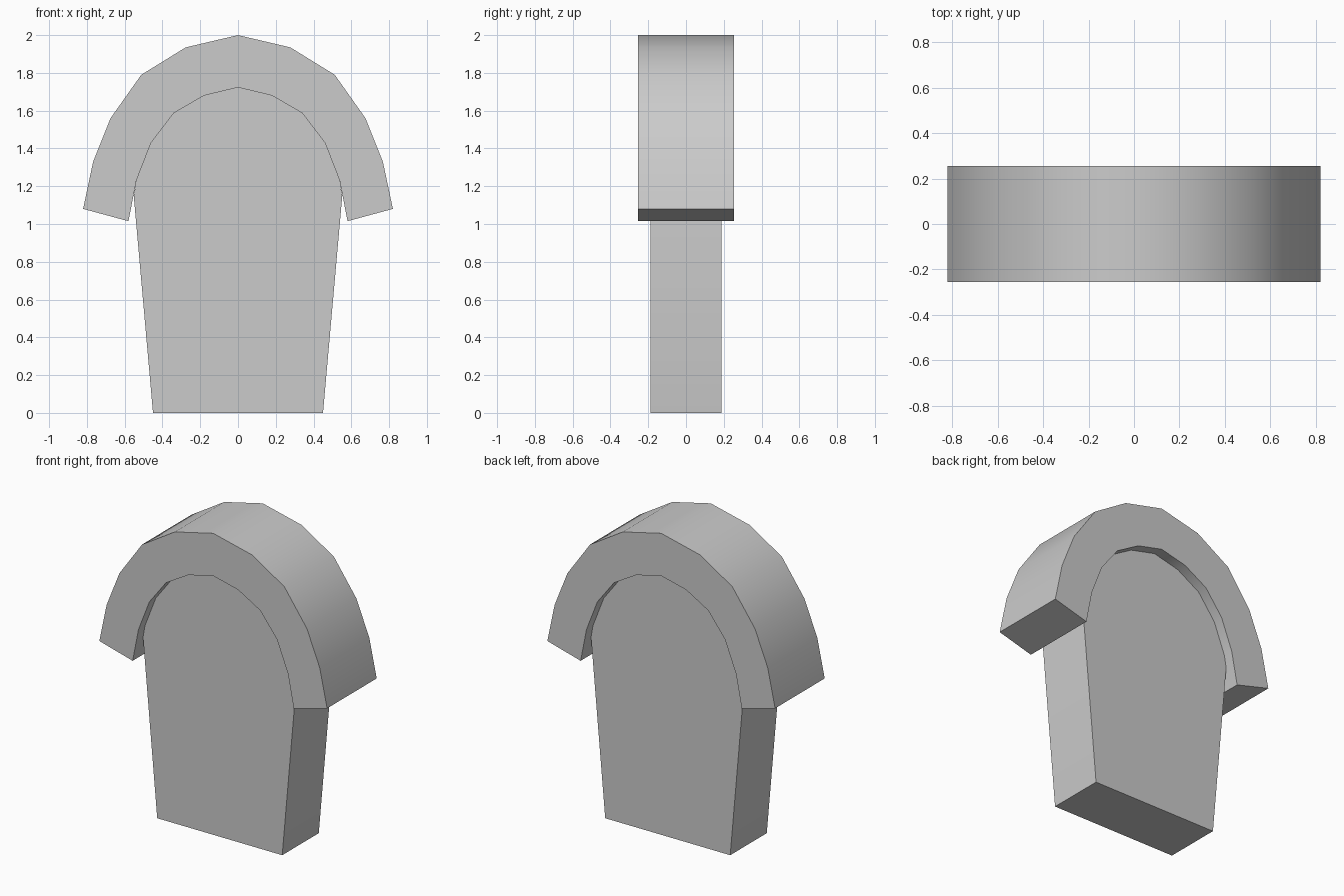
import bpy
import bmesh
import math

cube = bpy.data.objects.get("Cube")
if cube:
    bpy.data.objects.remove(cube, do_unlink=True)

grey = bpy.data.materials.new("plain grey")
grey.use_nodes = True
colour = (0.6, 0.6, 0.6, 1)
grey.diffuse_color = colour
grey.node_tree.nodes["Principled BSDF"].inputs["Base Color"].default_value = colour


def mirrored(half):
    """Close a right-half outline, running from the crown down, across x = 0."""
    return half + [(-x, z) for x, z in reversed(half) if x > 0]


def extrude_profile(name, outline, depth):
    """Make a slab from an outline in the xz plane, centred on y = 0."""
    bm = bmesh.new()
    face = bm.faces.new([bm.verts.new((x, -depth / 2, z)) for x, z in outline])
    result = bmesh.ops.extrude_face_region(bm, geom=[face])
    verts = [v for v in result["geom"] if isinstance(v, bmesh.types.BMVert)]
    bmesh.ops.translate(bm, verts=verts, vec=(0, depth, 0))
    bmesh.ops.recalc_face_normals(bm, faces=bm.faces)
    mesh = bpy.data.meshes.new(name)
    bm.to_mesh(mesh)
    bm.free()
    mesh.materials.append(grey)
    obj = bpy.data.objects.new(name, mesh)
    bpy.context.collection.objects.link(obj)
    bpy.ops.object.select_all(action="DESELECT")
    obj.select_set(True)
    bpy.context.view_layer.objects.active = obj
    bpy.ops.object.shade_smooth_by_angle(angle=math.radians(30))
    return obj


# Shared curves, from the crown down the right half
outer = [(0, 2), (0.277, 1.935), (0.512, 1.79), (0.675, 1.56), (0.767, 1.33), (0.82, 1.08)]
inner = [(0, 1.723), (0.18, 1.68), (0.34, 1.587), (0.46, 1.43), (0.538, 1.23)]
tip = (0.58, 1.015)

# Arched hood wrapping the top
hood_inner = inner + [tip]
left_inner = [(-x, z) for x, z in reversed(hood_inner[1:])]
left_outer = [(-x, z) for x, z in reversed(outer[1:])]
extrude_profile("arched_hood", outer + hood_inner[::-1] + left_inner[::-1] + left_outer, 0.51)

# Tapered slab filling the arch
extrude_profile("tapered_slab", mirrored(inner + [(0.552, 1.15), (0.45, 0)]), 0.376)
